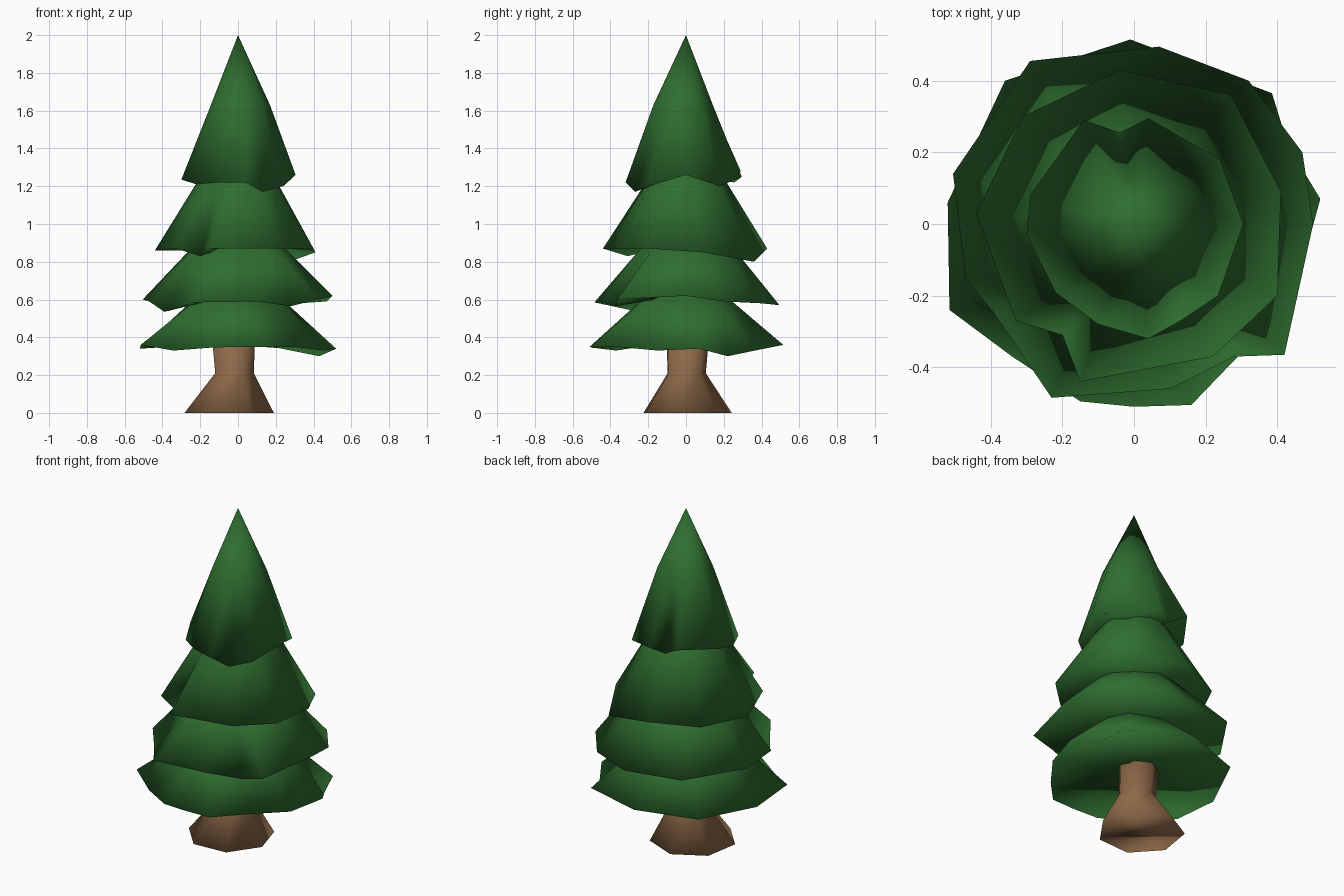
import bpy, bmesh, math

cube = bpy.data.objects.get("Cube")
if cube:
    bpy.data.objects.remove(cube, do_unlink=True)


def make_material(name, rgb):
    mat = bpy.data.materials.new(name)
    mat.use_nodes = True
    color = (*rgb, 1.0)
    mat.diffuse_color = color
    bsdf = mat.node_tree.nodes["Principled BSDF"]
    bsdf.inputs["Base Color"].default_value = color
    bsdf.inputs["Roughness"].default_value = 0.9
    return mat


def bridge(bm, lower, upper):
    count = len(lower)
    for i in range(count):
        j = (i + 1) % count
        bm.faces.new((lower[i], lower[j], upper[j], upper[i]))


def fan(bm, ring, tip):
    for i in range(len(ring)):
        bm.faces.new((ring[i], ring[(i + 1) % len(ring)], tip))


def finish(bm, name, mat):
    """Make an object that is smooth all over, rims included."""
    bmesh.ops.recalc_face_normals(bm, faces=bm.faces)
    for face in bm.faces:
        face.smooth = True
    mesh = bpy.data.meshes.new(name)
    bm.to_mesh(mesh)
    bm.free()
    mesh.materials.append(mat)
    bpy.context.collection.objects.link(bpy.data.objects.new(name, mesh))


def foliage_tier(name, rim, apex, mid_scale, mid_height, mat, shift=(0, 0)):
    """Cone skirt with a ragged rim, a rounder middle ring and a slightly hollow underside."""
    bm = bmesh.new()
    rim = sorted(rim, key=lambda p: math.atan2(p[1], p[0]))
    mean_r = sum(math.hypot(x, y) for x, y, z in rim) / len(rim)
    mean_z = sum(p[2] for p in rim) / len(rim)
    edge = [bm.verts.new(p) for p in rim]
    middle = []
    for x, y, z in rim:
        a = math.atan2(y, x)
        r = mid_scale * (math.hypot(x, y) + mean_r) / 2
        middle.append(bm.verts.new((shift[0] + r * math.cos(a),
                                    shift[1] + r * math.sin(a), mid_height)))
    bridge(bm, edge, middle)
    fan(bm, middle, bm.verts.new((0, 0, apex)))
    fan(bm, edge, bm.verts.new((0, 0, mean_z + 0.045)))
    finish(bm, name, mat)


green = make_material("pine green", (0.028, 0.155, 0.029))
brown = make_material("bark brown", (0.265, 0.14, 0.065))

# Trunk: flared seven-sided column, leaning slightly
bm = bmesh.new()
rings = []
for cx, cy, radius, z in [(-0.05, 0, 0.243, 0), (-0.02, 0, 0.105, 0.21),
                          (-0.025, 0.005, 0.117, 0.4)]:
    ring = []
    for i in range(7):
        a = math.radians(42) + math.tau * i / 7
        ring.append(bm.verts.new((cx + radius * math.cos(a), cy + radius * math.sin(a), z)))
    rings.append(ring)
for lower, upper in zip(rings, rings[1:]):
    bridge(bm, lower, upper)
bm.faces.new(rings[0])
bm.faces.new(rings[-1])
finish(bm, "trunk", brown)

# Foliage tiers: ragged rims from the lowest to the highest
foliage_tier("lowest_branches", [
    (.52, .07, .34), (.43, .22, .3), (.385, .365, .33), (-.01, .515, .36), (-.36, .4, .35),
    (-.52, .06, .34), (-.515, -.24, .36), (-.34, -.37, .33), (-.15, -.495, .345),
    (0, -.51, .35), (.16, -.505, .35), (.29, -.37, .35), (.46, -.15, .33)],
    0.8, 0.52, 0.57, green)
foliage_tier("lower_middle_branches", [
    (.5, 0, .62), (.47, .2, .59), (.32, .4, .58), (.07, .495, .57), (-.29, .455, .59),
    (-.505, .14, .6), (-.47, -.15, .59), (-.39, -.25, .535), (-.23, -.485, .585),
    (.1, -.46, .59), (.28, -.37, .565), (.42, -.365, .6)],
    1.12, 0.54, 0.85, green)
foliage_tier("upper_middle_branches", [
    (.41, .09, .85), (.27, .36, .8), (-.04, .43, .87), (-.31, .3, .86), (-.44, .03, .86),
    (-.33, -.27, .87), (-.2, -.31, .83), (-.15, -.44, .87), (.22, -.37, .87),
    (.4, -.2, .87)],
    1.56, 0.5, 1.22, green)
foliage_tier("treetop", [
    (.305, 0, 1.26), (.24, .18, 1.2), (.04, .295, 1.25), (-.04, .255, 1.22),
    (-.14, .29, 1.28), (-.29, .08, 1.25), (-.3, -.03, 1.235), (-.22, -.19, 1.21),
    (-.1, -.28, 1.22), (.04, -.32, 1.22), (.13, -.27, 1.17), (.235, -.2, 1.2)],
    2.0, 0.52, 1.63, green, (0.012, -0.012))
